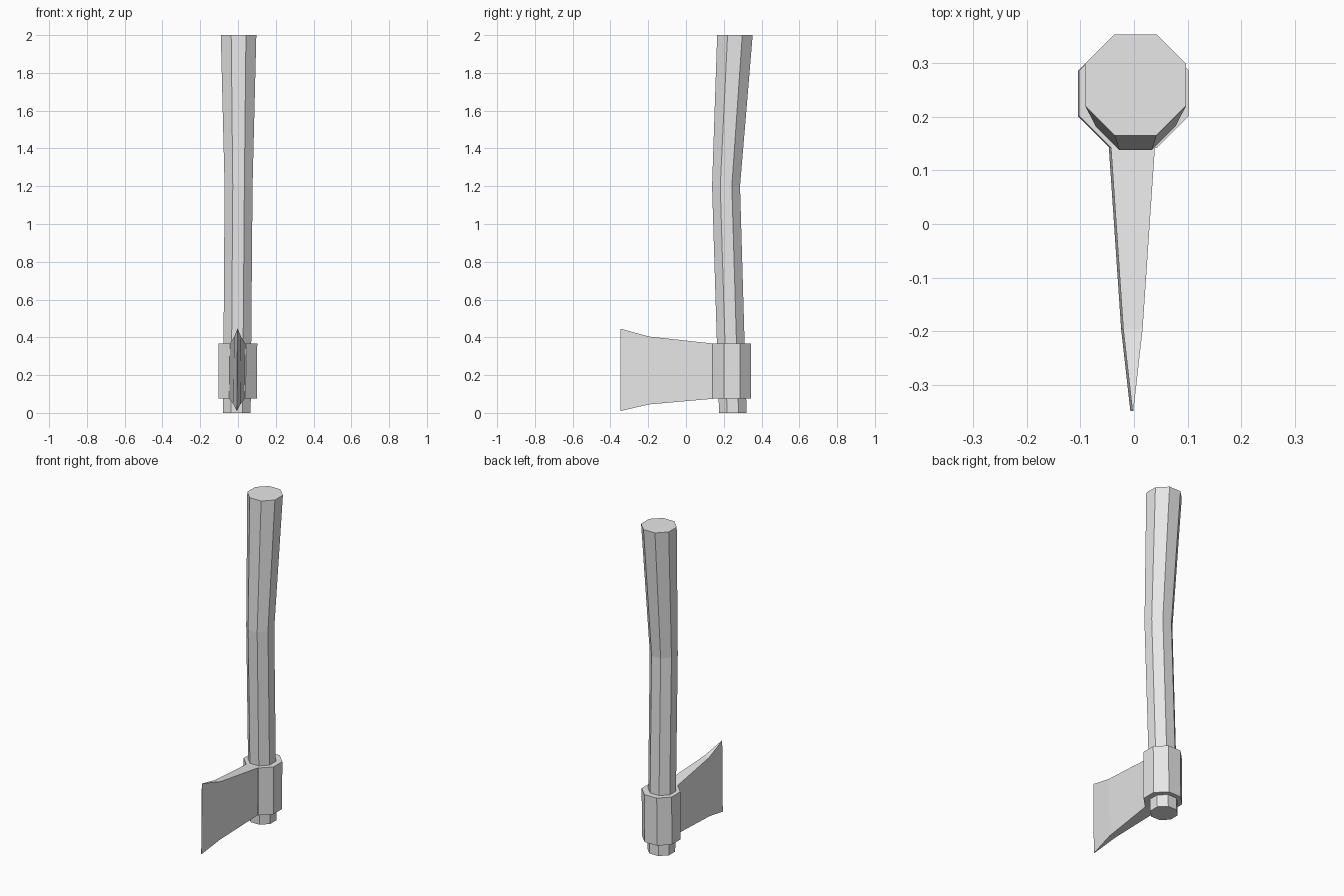
import bpy, bmesh
from math import pi, sin, cos

cube = bpy.data.objects.get("Cube")
if cube:
    bpy.data.objects.remove(cube, do_unlink=True)

grey = bpy.data.materials.new("plain grey")
grey.use_nodes = True
colour = (0.8, 0.8, 0.8, 1)
grey.diffuse_color = colour
grey.node_tree.nodes["Principled BSDF"].inputs["Base Color"].default_value = colour


def octagon(x, y, z, half):
    """Eight-sided ring with flats facing the axes; half is centre to flat."""
    r = half / cos(pi / 8)
    return [(x + r * cos(pi / 8 + i * pi / 4), y + r * sin(pi / 8 + i * pi / 4), z)
            for i in range(8)]


def loft(name, rings):
    """Bridge matching rings in order and cap both ends."""
    bm = bmesh.new()
    loops = [[bm.verts.new(p) for p in ring] for ring in rings]
    for a, b in zip(loops, loops[1:]):
        for i in range(len(a)):
            j = (i + 1) % len(a)
            bm.faces.new((a[i], a[j], b[j], b[i]))
    bm.faces.new(loops[0])
    bm.faces.new(loops[-1])
    bmesh.ops.remove_doubles(bm, verts=bm.verts, dist=0.0001)
    bmesh.ops.recalc_face_normals(bm, faces=bm.faces)
    mesh = bpy.data.meshes.new(name)
    bm.to_mesh(mesh)
    bm.free()
    mesh.materials.append(grey)
    obj = bpy.data.objects.new(name, mesh)
    bpy.context.collection.objects.link(obj)
    return obj


# Bent handle, flaring towards the grip end
loft("handle", [octagon(-0.006, 0.248, 0, 0.073),
                octagon(0.003, 0.212, 1.2, 0.074),
                octagon(0.003, 0.259, 2, 0.094)])

# Collar of the head around the handle
loft("head_collar", [octagon(-0.002, 0.243, 0.075, 0.102),
                     octagon(0, 0.243, 0.367, 0.102)])


def section(y, half, low, high):
    """Upright blade cross-section, leaning slightly with the head."""
    return [(-0.006 - half, y, low), (-0.006 + half, y, low),
            (-0.002 + half, y, high), (-0.002 - half, y, high)]


# Wedge blade tapering to a flared cutting edge
loft("blade", [section(0.145, 0.041, 0.075, 0.367),
               section(-0.195, 0.018, 0.045, 0.404),
               section(-0.348, 0.0008, 0.01, 0.446)])
